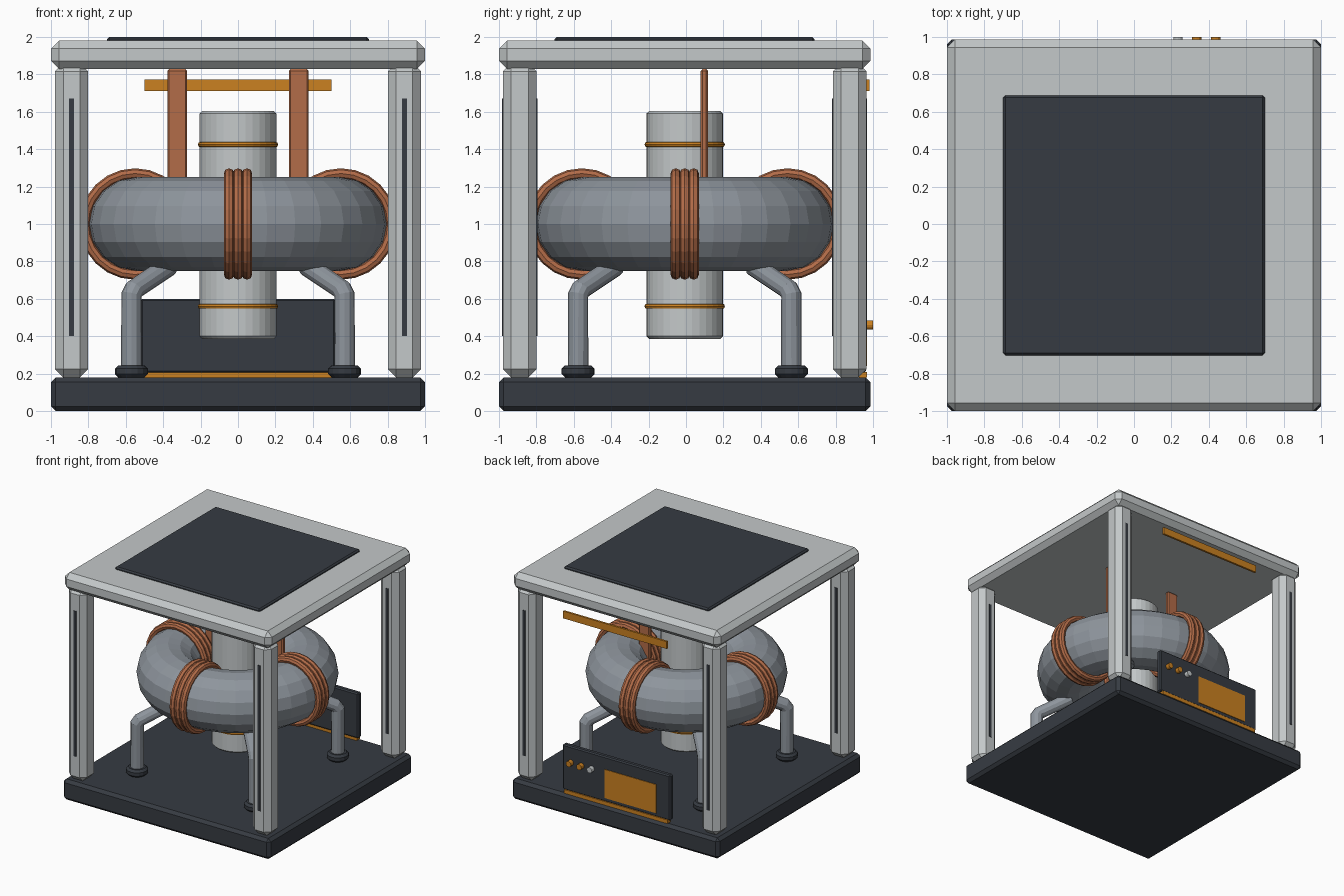
import bpy, bmesh
from math import pi, cos, sin
from mathutils import Matrix, Vector

if "Cube" in bpy.data.objects:
    bpy.data.objects.remove(bpy.data.objects["Cube"], do_unlink=True)

CY = -0.007  # centre of the frame in y


def material(name, rgb):
    m = bpy.data.materials.new(name)
    m.use_nodes = True
    col = (*rgb, 1)
    m.diffuse_color = col
    m.node_tree.nodes["Principled BSDF"].inputs["Base Color"].default_value = col
    return m


light = material("light grey", (0.55, 0.58, 0.585))
dark = material("charcoal", (0.037, 0.044, 0.055))
steel = material("steel grey", (0.27, 0.3, 0.335))
copper = material("copper", (0.45, 0.15, 0.065))
gold = material("amber", (0.6, 0.22, 0.015))


def finish(name, bm, mat):
    bmesh.ops.recalc_face_normals(bm, faces=bm.faces)
    me = bpy.data.meshes.new(name)
    bm.to_mesh(me)
    bm.free()
    me.materials.append(mat)
    ob = bpy.data.objects.new(name, me)
    bpy.context.collection.objects.link(ob)
    return ob


def box(name, mat, x, y, z, bevel=0.0):
    """Box from (min, max) ranges with chamfered edges."""
    bm = bmesh.new()
    bmesh.ops.create_cube(bm, size=1)
    for v in bm.verts:
        v.co = [r[0] if c < 0 else r[1] for c, r in zip(v.co, (x, y, z))]
    if bevel:
        bmesh.ops.bevel(bm, geom=bm.edges[:], offset=bevel, segments=1,
                        affect='EDGES')
    return finish(name, bm, mat)


def cylinder(name, mat, centre, radius, depth, sides, bevel=0.0, axis='Z'):
    bm = bmesh.new()
    bmesh.ops.create_cone(bm, cap_ends=True, segments=sides, radius1=radius,
                          radius2=radius, depth=depth)
    if bevel:
        rims = [e for e in bm.edges if abs(e.verts[0].co.z - e.verts[1].co.z) < 1e-5]
        bmesh.ops.bevel(bm, geom=rims, offset=bevel, segments=1, affect='EDGES')
    if axis == 'Y':
        bm.transform(Matrix.Rotation(pi / 2, 4, 'X'))
    bm.transform(Matrix.Translation(centre))
    return finish(name, bm, mat)


def torus(name, mat, major, minor, n, k, matrix):
    bm = bmesh.new()
    rings = []
    for i in range(n):
        a = 2 * pi * i / n
        ring = []
        for j in range(k):
            b = 2 * pi * j / k
            r = major + minor * cos(b)
            ring.append(bm.verts.new((r * cos(a), r * sin(a), minor * sin(b))))
        rings.append(ring)
    for i in range(n):
        p, q = rings[i], rings[(i + 1) % n]
        for j in range(k):
            bm.faces.new((p[j], q[j], q[(j + 1) % k], p[(j + 1) % k]))
    bm.transform(matrix)
    return finish(name, bm, mat)


def span(centre, half):
    return (centre - half, centre + half)


# Base, roof and roof panel
box("base", dark, span(0, 1), span(CY, 0.993), (0, 0.18), 0.025)
box("roof", light, span(0, 1), span(CY, 0.993), (1.83, 1.98), 0.042)
box("roof_panel", dark, span(0, 0.7), span(CY, 0.695), (1.96, 2.0), 0.012)

# Corner posts with dark strips on their front and back faces
for sx in (-1, 1):
    for sy in (-1, 1):
        x, y = sx * 0.89, CY + sy * 0.882
        box("post", light, span(x, 0.088), span(y, 0.09), (0.18, 1.86), 0.044)
        for face in (-1, 1):
            box("post_strip", dark, span(x, 0.013), span(y + face * 0.09, 0.004),
                (0.4, 1.67))

# Ring vessel and central column with two bands
centre = Matrix.Translation((0, CY, 1))
torus("ring_vessel", steel, 0.55, 0.25, 32, 16, centre)
cylinder("column", light, (0, CY, 0.995), 0.205, 1.22, 32, 0.015)
for z in (0.56, 1.425):
    torus("column_band", gold, 0.2, 0.015, 32, 8, Matrix.Translation((0, CY, z)))

# Copper windings, three turns at each quarter of the ring
for quarter in range(4):
    for turn in (-1, 0, 1):
        place = (centre @ Matrix.Rotation(quarter * pi / 2, 4, 'Z')
                 @ Matrix.Translation((0.55, turn * 0.048, 0))
                 @ Matrix.Rotation(pi / 2, 4, 'X'))
        torus("winding", copper, 0.27, 0.028, 24, 8, place)

# Bent support legs on round feet
for sx in (-1, 1):
    for sy in (-1, 1):
        cu = bpy.data.curves.new("leg", 'CURVE')
        cu.dimensions = '3D'
        cu.bevel_depth = 0.055
        cu.bevel_resolution = 4
        cu.use_fill_caps = True
        path = ((0.57, 0.19), (0.57, 0.62), (0.555, 0.65), (0.37, 0.775))
        sp = cu.splines.new('POLY')
        sp.points.add(len(path) - 1)
        for p, (r, z) in zip(sp.points, path):
            p.co = (sx * r, CY + sy * r, z, 1)
        sp.use_smooth = False
        cu.materials.append(steel)
        ob = bpy.data.objects.new("leg", cu)
        bpy.context.collection.objects.link(ob)
        cylinder("foot", dark, (sx * 0.57, CY + sy * 0.57, 0.212), 0.088, 0.065,
                 16, 0.018)

# Copper straps up to the roof
for sx in (-1, 1):
    box("strap", copper, span(sx * 0.325, 0.053), span(0.098, 0.02),
        (1.08, 1.828), 0.01)

# Rear light bar, console, screen and knobs
box("light_bar", gold, span(0, 0.5), (0.963, 0.981), (1.71, 1.773))
box("console", dark, span(0, 0.52), (0.915, 0.963), (0.205, 0.6), 0.01)
box("console_strip", gold, span(0, 0.5), (0.925, 0.968), (0.178, 0.21))
box("screen", gold, span(-0.14, 0.25), (0.96, 0.968), (0.24, 0.49))
for x, mat in ((0.235, light), (0.335, gold), (0.437, gold)):
    cylinder("knob", mat, (x, 0.978, 0.46), 0.025, 0.044, 12, 0, 'Y')
